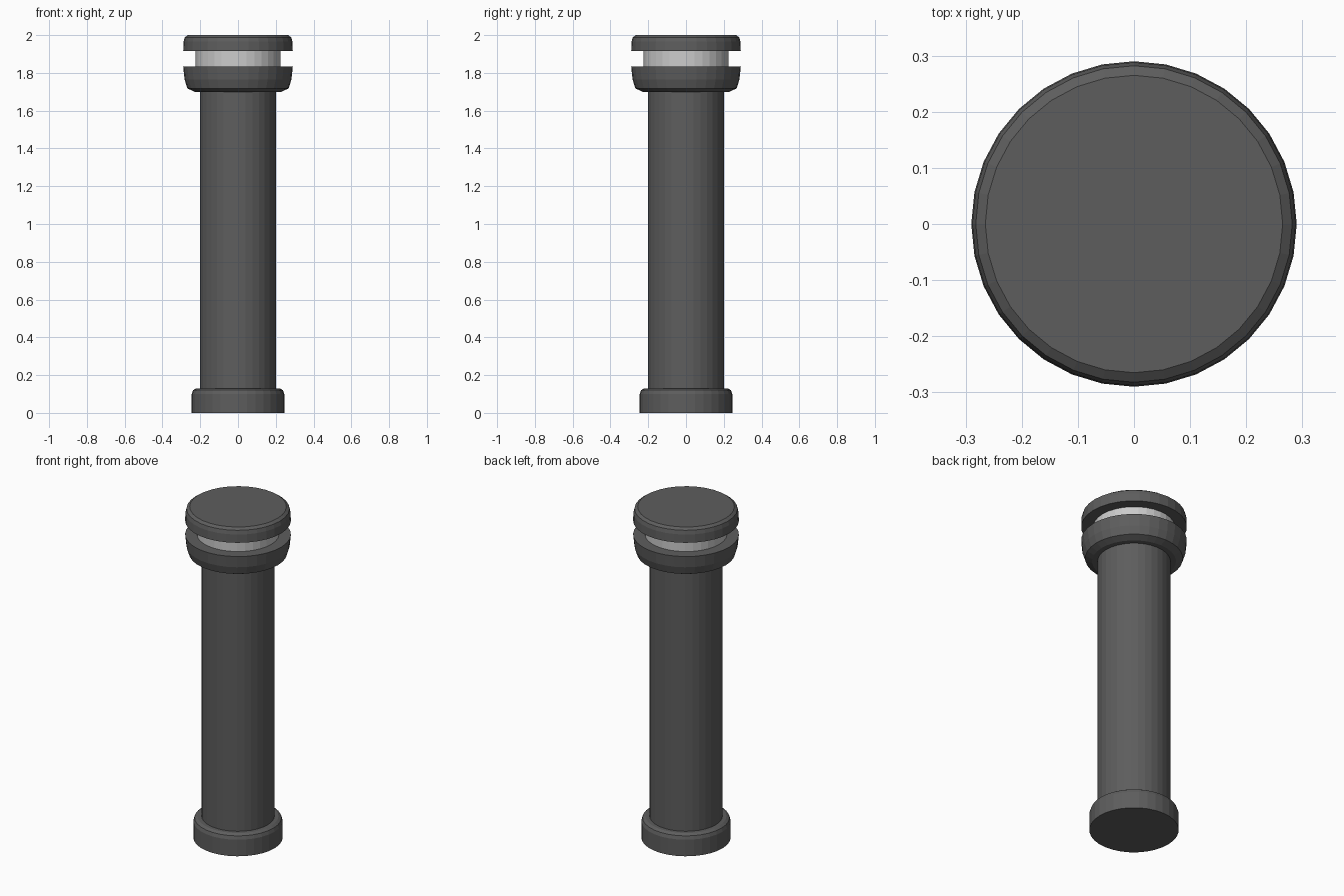
import bpy, bmesh
from math import cos, sin, tau

if "Cube" in bpy.data.objects:
    bpy.data.objects.remove(bpy.data.objects["Cube"])

SIDES = 32


def material(name, value):
    m = bpy.data.materials.new(name)
    m.diffuse_color = (value, value, value, 1)
    m.use_nodes = True
    m.node_tree.nodes["Principled BSDF"].inputs["Base Color"].default_value = m.diffuse_color
    return m


def lathe(name, profile, mat, cap_bottom=True, cap_top=True):
    """Turn a (radius, height) profile around z with flat facets."""
    bm = bmesh.new()
    rings = [[bm.verts.new((r * cos(tau * i / SIDES), r * sin(tau * i / SIDES), z))
              for i in range(SIDES)] for r, z in profile]
    for low, high in zip(rings, rings[1:]):
        for i in range(SIDES):
            j = (i + 1) % SIDES
            bm.faces.new((low[i], low[j], high[j], high[i]))
    if cap_bottom:
        bm.faces.new(rings[0][::-1])
    if cap_top:
        bm.faces.new(rings[-1])
    mesh = bpy.data.meshes.new(name)
    bm.to_mesh(mesh)
    bm.free()
    mesh.materials.append(mat)
    obj = bpy.data.objects.new(name, mesh)
    bpy.context.collection.objects.link(obj)
    return obj


dark = material("dark_metal", 0.11)
light = material("lamp_glass", 0.62)

# Foot with a rounded upper rim
lathe("base", [(0.245, 0), (0.245, 0.1), (0.238, 0.12), (0.222, 0.13)], dark)
# Plain post
lathe("post", [(0.2, 0.13), (0.2, 1.7)], dark, False, False)
# Collar below the lamp, tapered underneath
lathe("collar", [(0.23, 1.7), (0.268, 1.718), (0.283, 1.765), (0.29, 1.833)], dark)
# Light band
lathe("lamp", [(0.225, 1.833), (0.225, 1.916)], light, False, False)
# Lid with a rounded upper rim
lathe("cap", [(0.29, 1.916), (0.288, 1.965), (0.282, 1.988), (0.265, 2.0)], dark)
